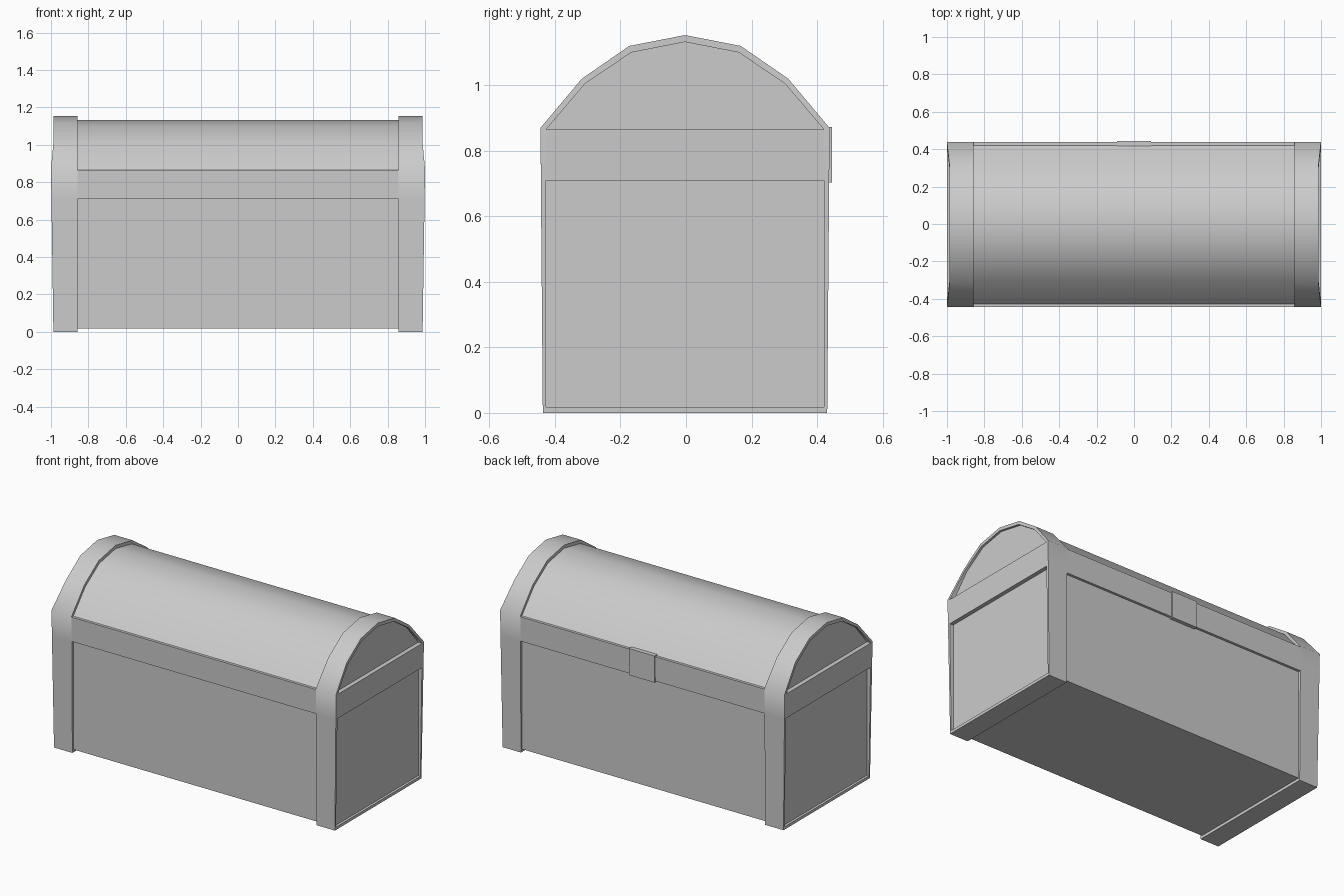
import bpy
import bmesh
from math import radians

cube = bpy.data.objects.get("Cube")
if cube:
    bpy.data.objects.remove(cube, do_unlink=True)

grey = bpy.data.materials.new("plain grey")
grey.use_nodes = True
COLOUR = (0.6, 0.6, 0.6, 1)
grey.diffuse_color = COLOUR
grey.node_tree.nodes["Principled BSDF"].inputs["Base Color"].default_value = COLOUR

SHIFT = -0.003            # the clasp sticks out behind, so the body sits a little forward
BAND_LOW, BAND_TOP = 0.71, 0.865
INNER_X, PANEL_X = 0.858, 0.972

# Half profiles (y, z) from the bottom corner up to the ridge
OUTER = [(0.434, 0), (0.44, BAND_LOW), (0.441, 0.87), (0.315, 1.02), (0.17, 1.12), (0, 1.153)]
INNER = [(0.424, 0.018), (0.424, BAND_LOW), (0.424, BAND_TOP), (0.305, 1.005), (0.164, 1.1), (0, 1.132)]


def full(half):
    return half + [(-y, z) for y, z in reversed(half[:-1])]


def end_x(z):
    """Outer x of the end frames: widest at the band, leaning in above and below."""
    if z > 0.87:
        return 1.0 - 0.014 * min(1, (z - 0.87) / 0.15)
    return 0.987 + 0.013 * z / 0.87


def finish(name, bm, angle=38):
    bmesh.ops.recalc_face_normals(bm, faces=bm.faces)
    mesh = bpy.data.meshes.new(name)
    bm.to_mesh(mesh)
    bm.free()
    mesh.materials.append(grey)
    obj = bpy.data.objects.new(name, mesh)
    bpy.context.collection.objects.link(obj)
    obj.location.y = SHIFT
    bpy.ops.object.select_all(action="DESELECT")
    obj.select_set(True)
    bpy.context.view_layer.objects.active = obj
    bpy.ops.object.shade_smooth_by_angle(angle=radians(angle))
    return obj


def frustum(name, low, high):
    """Box between two rectangles, each (x0, x1, y0, y1, z)."""
    bm = bmesh.new()
    rings = [[bm.verts.new((x, y, r[4])) for x, y in
              ((r[0], r[2]), (r[1], r[2]), (r[1], r[3]), (r[0], r[3]))] for r in (low, high)]
    for ring in rings:
        bm.faces.new(ring)
    for i in range(4):
        j = (i + 1) % 4
        bm.faces.new((rings[0][i], rings[0][j], rings[1][j], rings[1][i]))
    return finish(name, bm)


# Chest body: panels and rounded lid in one extruded profile
bm = bmesh.new()
sides = [[bm.verts.new((x, y, z)) for y, z in full(INNER)] for x in (-PANEL_X, PANEL_X)]
for side in sides:
    bm.faces.new(side)
count = len(sides[0])
for i in range(count):
    j = (i + 1) % count
    bm.faces.new((sides[0][i], sides[0][j], sides[1][j], sides[1][i]))
finish("chest_body", bm)

# End frames: posts, sill and arch as one closed hoop
for side_name, s in (("left", 1), ("right", -1)):
    bm = bmesh.new()
    hoop = []
    for (oy, oz), (iy, iz) in zip(full(OUTER), full(INNER)):
        corners = ((INNER_X, oy, oz), (end_x(oz), oy, oz), (end_x(iz), iy, iz), (INNER_X, iy, iz))
        hoop.append([bm.verts.new((s * x, y, z)) for x, y, z in corners])
    for i, a in enumerate(hoop):
        b = hoop[(i + 1) % len(hoop)]
        for k in range(4):
            m = (k + 1) % 4
            bm.faces.new((a[k], b[k], b[m], a[m]))
    finish(f"{side_name}_end_frame", bm, 44)

    # End part of the lid band
    ends = [tuple(sorted((s * 0.95, s * end_x(z)))) + (-0.424, 0.424, z) for z in (BAND_LOW, BAND_TOP)]
    frustum(f"{side_name}_band", *ends)

# Long parts of the lid band
for name, s in (("front_band", -1), ("back_band", 1)):
    rects = [(-INNER_X, INNER_X) + tuple(sorted((s * 0.41, s * y))) + (z,)
             for y, z in ((0.44, BAND_LOW), (0.441, BAND_TOP))]
    frustum(name, *rects)

# Clasp on the back of the band
frustum("clasp", (-0.09, 0.09, 0.42, 0.448, 0.703), (-0.09, 0.09, 0.42, 0.448, 0.872))
